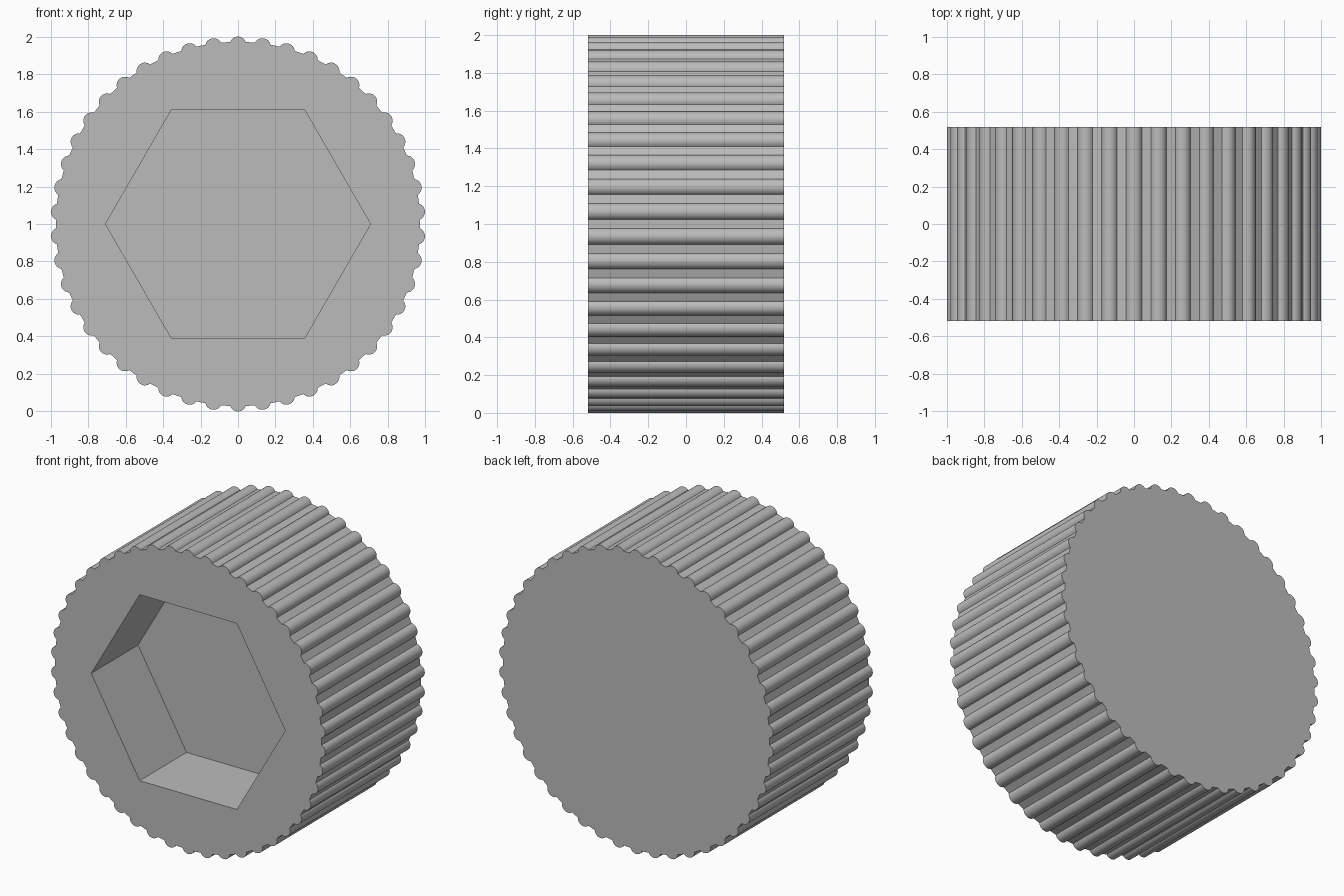
import bpy, bmesh
from math import pi, sin, cos, acos, radians

if "Cube" in bpy.data.objects:
    bpy.data.objects.remove(bpy.data.objects["Cube"])

RIDGES = 46
BODY_R = 0.972       # valley radius
RIDGE_R = 0.045      # radius of each rounded ridge
RIDGE_C = 0.955      # distance of ridge centres from the axis
HALF_DEPTH = 0.518
SOCKET_R = 0.707
SOCKET_FLOOR = -0.03
STEPS = 12


def prism(name, outline, y0, y1):
    """Extrude an (x, z) outline from y0 to y1."""
    bm = bmesh.new()
    face = bm.faces.new([bm.verts.new((x, y0, z)) for x, z in outline])
    ext = bmesh.ops.extrude_face_region(bm, geom=[face], use_keep_orig=True)
    verts = [g for g in ext["geom"] if isinstance(g, bmesh.types.BMVert)]
    bmesh.ops.translate(bm, verts=verts, vec=(0, y1 - y0, 0))
    bmesh.ops.recalc_face_normals(bm, faces=bm.faces)
    mesh = bpy.data.meshes.new(name)
    bm.to_mesh(mesh)
    bm.free()
    obj = bpy.data.objects.new(name, mesh)
    bpy.context.collection.objects.link(obj)
    return obj


# Knurled outline: rounded ridges joined by narrow flats
cos_edge = (BODY_R**2 - RIDGE_C**2 - RIDGE_R**2) / (2 * RIDGE_C * RIDGE_R)
spread = acos(cos_edge)
outline = []
for i in range(RIDGES):
    a = pi / 2 + 2 * pi * i / RIDGES
    for s in range(STEPS + 1):
        b = a - spread + 2 * spread * s / STEPS
        outline.append((RIDGE_C * cos(a) + RIDGE_R * cos(b),
                        1 + RIDGE_C * sin(a) + RIDGE_R * sin(b)))
cap = prism("knurled_cap", outline, -HALF_DEPTH, HALF_DEPTH)

# Hexagonal socket cut into the front
hexagon = [(SOCKET_R * cos(k * pi / 3), 1 + SOCKET_R * sin(k * pi / 3)) for k in range(6)]
cutter = prism("socket_cutter", hexagon, -HALF_DEPTH - 0.2, SOCKET_FLOOR)
cutter.hide_render = True
mod = cap.modifiers.new("socket", "BOOLEAN")
mod.operation = "DIFFERENCE"
mod.solver = "EXACT"
mod.object = cutter

bpy.ops.object.select_all(action="DESELECT")
cap.select_set(True)
bpy.context.view_layer.objects.active = cap
bpy.ops.object.modifier_apply(modifier=mod.name)
bpy.data.objects.remove(cutter)
bpy.ops.object.shade_smooth_by_angle(angle=radians(30))

# Plain grey finish
grey = bpy.data.materials.new("grey")
grey.use_nodes = True
colour = (0.5, 0.5, 0.5, 1)
grey.diffuse_color = colour
grey.node_tree.nodes["Principled BSDF"].inputs["Base Color"].default_value = colour
cap.data.materials.clear()
cap.data.materials.append(grey)
